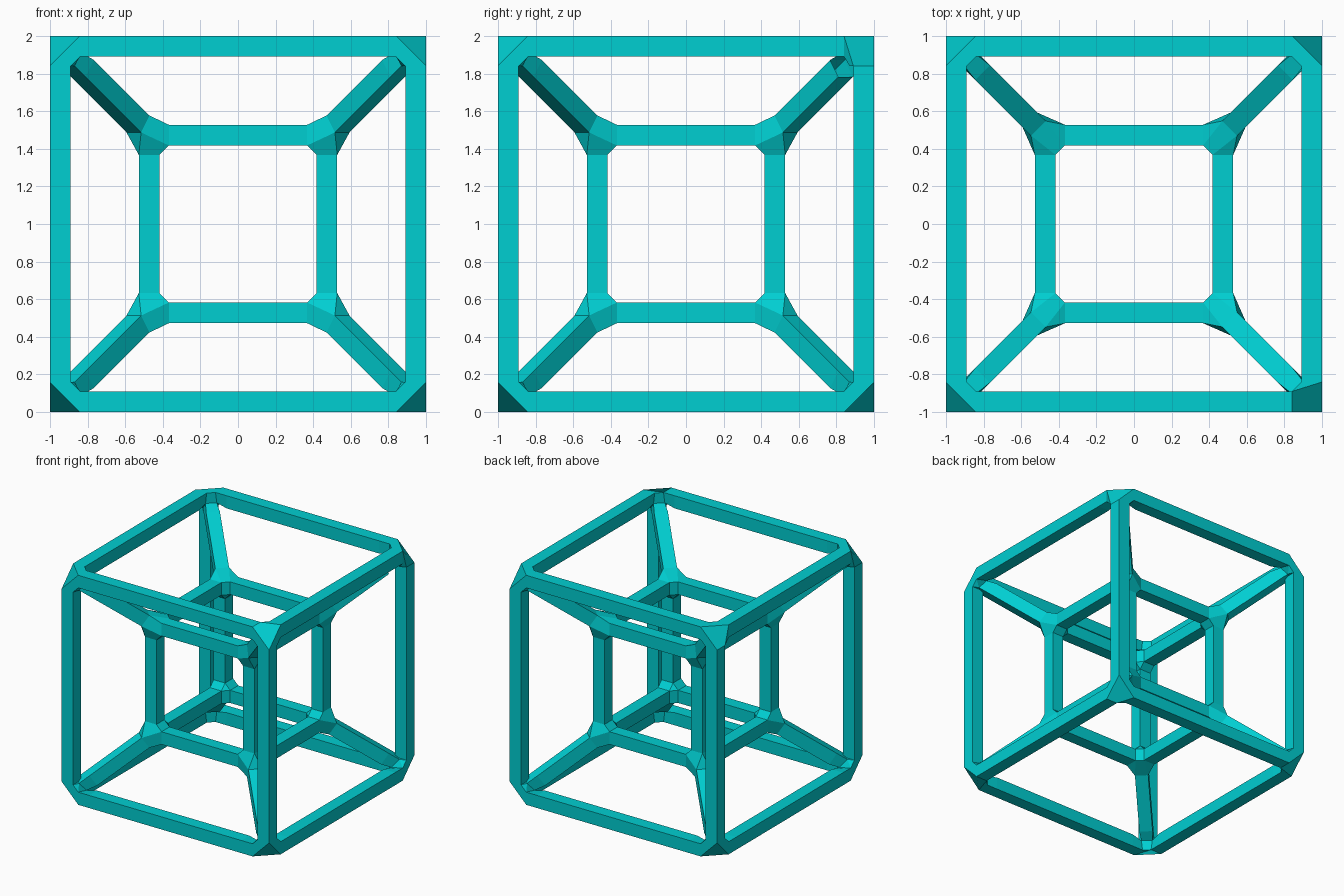
import bpy
from itertools import product

if "Cube" in bpy.data.objects:
    bpy.data.objects.remove(bpy.data.objects["Cube"])

R = 0.055               # half thickness of the bars
OUTER, INNER = 0.945, 0.4725   # half sizes of the two cubes (bar centre lines)

# Nodes of the two nested cubes
signs = [(x, y, z) for x in (-1, 1) for y in (-1, 1) for z in (-1, 1)]
verts = [(x * s, y * s, 1 + z * s) for s in (OUTER, INNER) for x, y, z in signs]

# Cube edges join nodes differing in one sign; diagonal struts join the cubes
edges = [(i, i + 8) for i in range(8)]
for base in (0, 8):
    for i in range(8):
        for bit in (1, 2, 4):
            if not i & bit:
                edges.append((base + i, base + i + bit))

mesh = bpy.data.meshes.new("nested_cube_frame")
mesh.from_pydata(verts, edges, [])
frame = bpy.data.objects.new("nested_cube_frame", mesh)
bpy.context.collection.objects.link(frame)

# Square bars with faceted joints
skin = frame.modifiers.new("bars", 'SKIN')
skin.use_smooth_shade = False
skin.branch_smoothing = 0
for v in mesh.skin_vertices[0].data:
    v.radius = (R, R)

mat = bpy.data.materials.new("teal")
mat.diffuse_color = (0.0, 0.62, 0.64, 1)
mat.use_nodes = True
mat.node_tree.nodes["Principled BSDF"].inputs["Base Color"].default_value = mat.diffuse_color
mesh.materials.append(mat)
